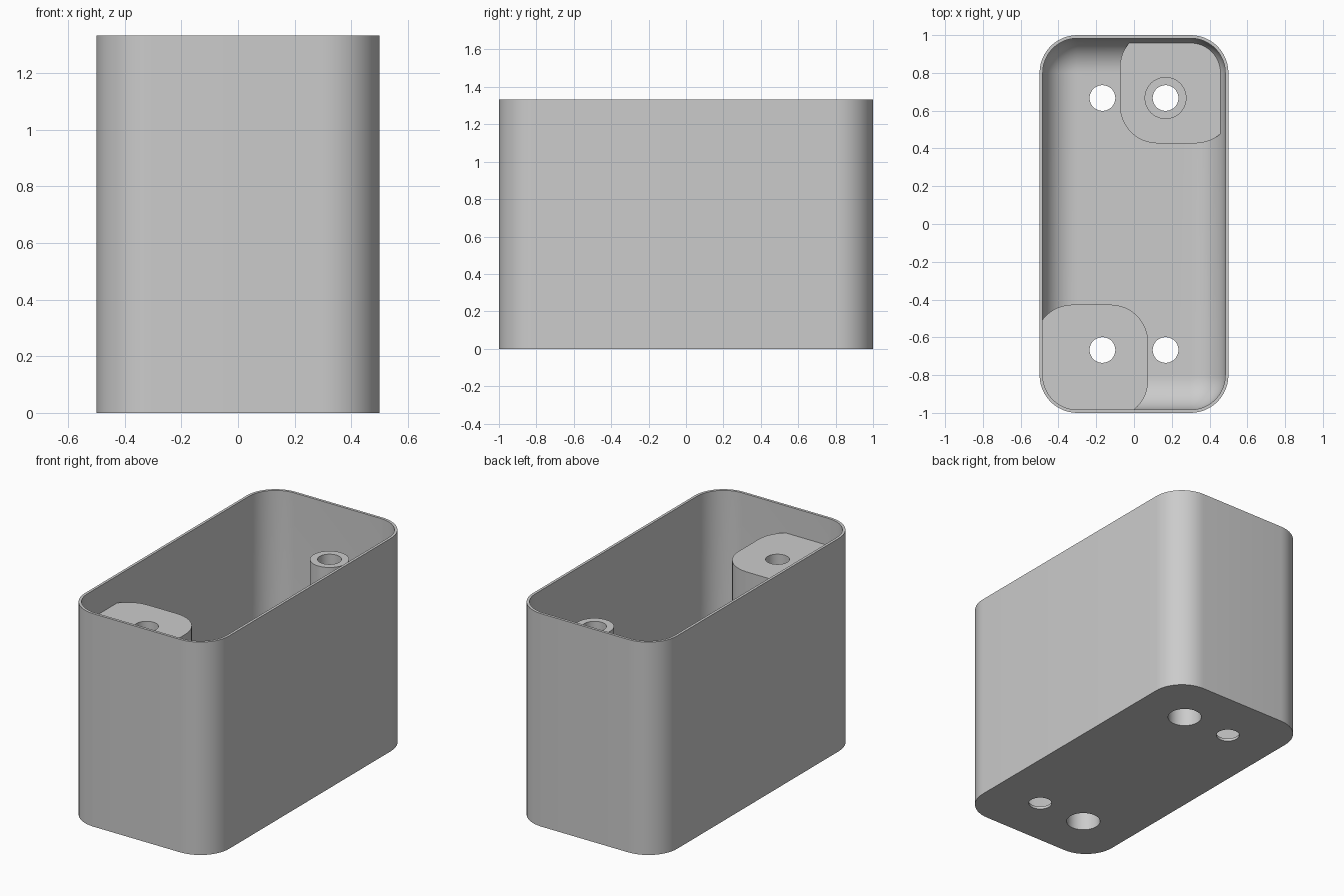
import bpy, bmesh
from math import sin, cos, pi, radians

if "Cube" in bpy.data.objects:
    bpy.data.objects.remove(bpy.data.objects["Cube"], do_unlink=True)

# Main sizes
HX, HY, TOP = 0.5, 1.0, 1.333
CORNER, WALL, FILLET = 0.2, 0.0167, 0.18
BOSS_TOP = 1.163
HOLE_R, BORE_R, TUBE_R = 0.068, 0.099, 0.111
HOLE_X, HOLE_Y = 0.167, 0.667

grey = bpy.data.materials.new("light_grey")
grey.use_nodes = True
COLOUR = (0.6, 0.6, 0.6, 1)
grey.diffuse_color = COLOUR
for node in grey.node_tree.nodes:
    if node.type == 'BSDF_PRINCIPLED':
        node.inputs["Base Color"].default_value = COLOUR


def ring(hx, hy, r, z, cx=0, cy=0, seg=12):
    """Rounded rectangle outline at height z."""
    pts = []
    for q, (sx, sy) in enumerate([(1, 1), (-1, 1), (-1, -1), (1, -1)]):
        for i in range(seg + 1):
            a = (q + i / seg) * pi / 2
            pts.append((cx + sx * (hx - r) + r * cos(a),
                        cy + sy * (hy - r) + r * sin(a), z))
    return pts


def loft(name, rings):
    """Closed solid skinned through the outlines."""
    bm = bmesh.new()
    loops = [[bm.verts.new(p) for p in pts] for pts in rings]
    for a, b in zip(loops, loops[1:]):
        for i in range(len(a)):
            j = (i + 1) % len(a)
            bm.faces.new((a[i], a[j], b[j], b[i]))
    bm.faces.new(loops[0][::-1])
    bm.faces.new(loops[-1])
    bmesh.ops.remove_doubles(bm, verts=bm.verts[:], dist=1e-5)
    bmesh.ops.recalc_face_normals(bm, faces=bm.faces[:])
    mesh = bpy.data.meshes.new(name)
    bm.to_mesh(mesh)
    bm.free()
    mesh.materials.append(grey)
    obj = bpy.data.objects.new(name, mesh)
    bpy.context.collection.objects.link(obj)
    return obj


def turned(name, steps, cx, cy):
    """Round solid from (radius, height) steps."""
    return loft(name, [ring(r, r, r, z, cx, cy) for r, z in steps])


def select(obj):
    bpy.ops.object.select_all(action='DESELECT')
    obj.select_set(True)
    bpy.context.view_layer.objects.active = obj


def combine(obj, cutter, operation):
    select(obj)
    mod = obj.modifiers.new(operation.lower(), 'BOOLEAN')
    mod.operation = operation
    mod.solver = 'EXACT'
    mod.object = cutter
    bpy.ops.object.modifier_apply(modifier=mod.name)


# Open case with a rounded inner floor edge
rings = [ring(HX, HY, CORNER, 0), ring(HX, HY, CORNER, TOP)]
inner_x, inner_y, inner_r = HX - WALL, HY - WALL, CORNER - WALL
rings.append(ring(inner_x, inner_y, inner_r, TOP))
for i in range(13):
    a = i / 12 * pi / 2
    d = FILLET * (1 - cos(a))
    rings.append(ring(inner_x - d, inner_y - d, inner_r - d,
                      WALL + FILLET * (1 - sin(a))))
case = loft("case", rings)

# Corner blocks and the tube
blocks = [("low_block", 1, 0.105), ("tall_block", -1, BOSS_TOP)]
parts = [loft(name, [ring(0.3, 0.3, 0.2, z, s * 0.225, s * 0.727)
                     for z in (0.01, top)]) for name, s, top in blocks]
body = loft("body_trim", [ring(HX - 0.01, HY - 0.01, CORNER - 0.01, z)
                          for z in (0.005, 2)])
for block in parts:
    combine(block, body, 'INTERSECT')
tube = turned("screw_tube", [(TUBE_R, 0.05), (TUBE_R, BOSS_TOP)], HOLE_X, HOLE_Y)

# Plain floor holes and stepped screw bores
helpers = [body]
for s in (1, -1):
    bore = turned("bore_cutter", [(BORE_R, -0.1), (BORE_R, BOSS_TOP - 0.1),
                                  (HOLE_R, BOSS_TOP - 0.1), (HOLE_R, 1.5)],
                  s * HOLE_X, s * HOLE_Y)
    hole = turned("hole_cutter", [(HOLE_R, -0.1), (HOLE_R, 0.1)],
                  -s * HOLE_X, s * HOLE_Y)
    combine(case, bore, 'DIFFERENCE')
    combine(case, hole, 'DIFFERENCE')
    for part in ([parts[0], tube] if s > 0 else [parts[1]]):
        combine(part, bore, 'DIFFERENCE')
    helpers += [bore, hole]
for helper in helpers:
    bpy.data.objects.remove(helper, do_unlink=True)

# Smooth curves, crisp edges
for obj in [case, tube] + parts:
    select(obj)
    bpy.ops.object.shade_smooth_by_angle(angle=radians(30))
